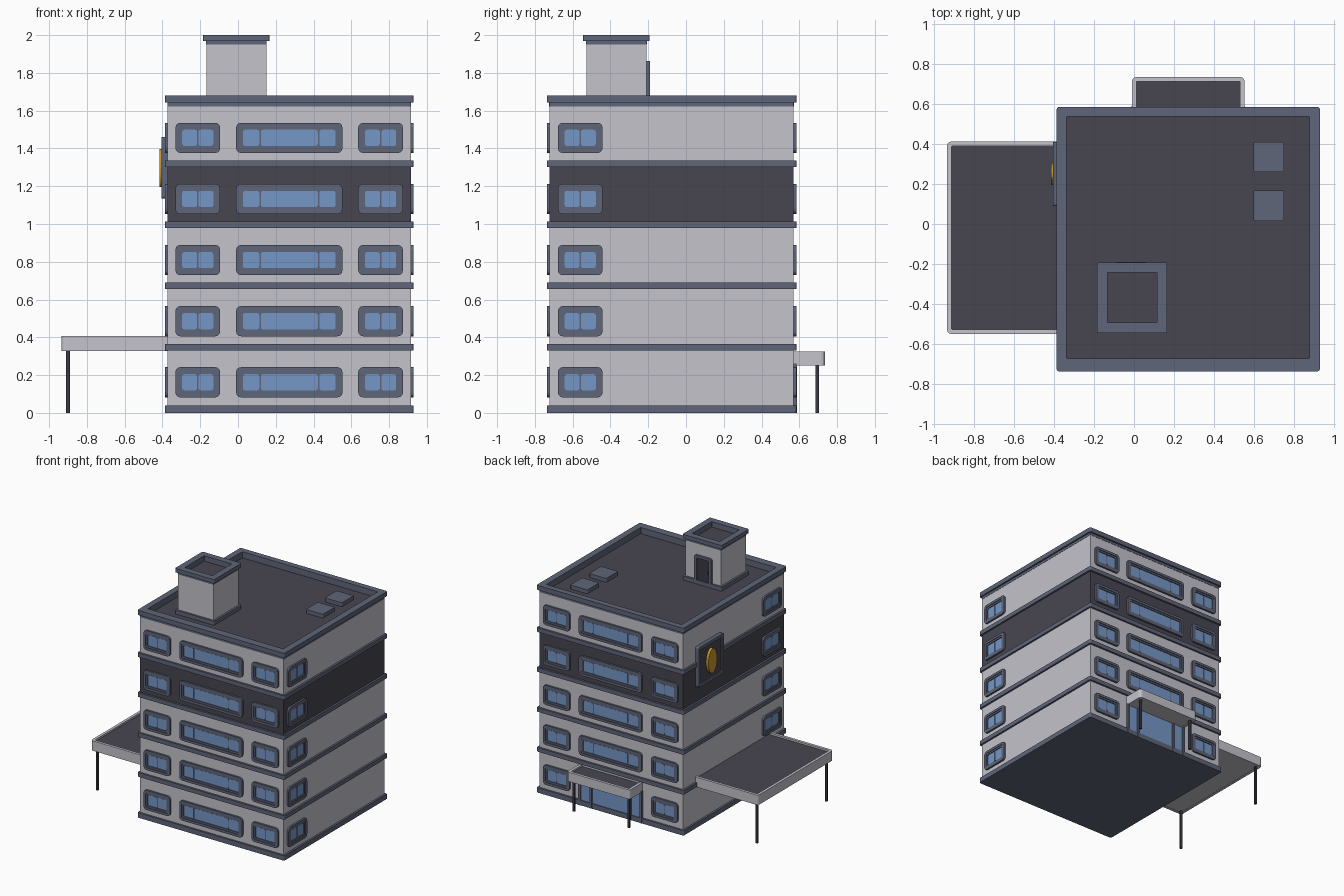
import bpy, bmesh, math
from mathutils import Matrix, Vector

if "Cube" in bpy.data.objects:
    bpy.data.objects.remove(bpy.data.objects["Cube"])


def srgb(r, g, b):
    f = lambda c: c / 12.92 if c <= 0.04045 else ((c + 0.055) / 1.055) ** 2.4
    return (f(r), f(g), f(b), 1)


MATS = {}
for key, name, col in [
        ("wall", "light wall", (0.77, 0.765, 0.80)),
        ("dark", "dark roofing", (0.28, 0.27, 0.315)),
        ("trim", "slate trim", (0.375, 0.40, 0.475)),
        ("glass", "blue glass", (0.46, 0.595, 0.78)),
        ("post", "charcoal metal", (0.22, 0.22, 0.26)),
        ("gold", "gold", (0.78, 0.58, 0.17))]:
    m = bpy.data.materials.new(name)
    m.diffuse_color = srgb(*col)
    m.use_nodes = True
    m.node_tree.nodes["Principled BSDF"].inputs["Base Color"].default_value = m.diffuse_color
    MATS[key] = m


def rr(x0, x1, y0, y1, r=0.0, n=3):
    """Rounded rectangle outline, counter-clockwise."""
    if r <= 0:
        return [(x0, y0), (x1, y0), (x1, y1), (x0, y1)]
    pts = []
    for i, (cx, cy) in enumerate([(x1 - r, y1 - r), (x0 + r, y1 - r),
                                  (x0 + r, y0 + r), (x1 - r, y0 + r)]):
        for k in range(n + 1):
            a = math.pi / 2 * (i + k / n)
            pts.append((cx + r * math.cos(a), cy + r * math.sin(a)))
    return pts


def part(name, pieces, M=Matrix()):
    """One object from prisms: (outline, hole or None, low, high, material)."""
    bm = bmesh.new()
    keys = []
    for outer, hole, lo, hi, mat in pieces:
        if mat not in keys:
            keys.append(mat)
        idx = keys.index(mat)
        n = len(outer)
        row = lambda o, z: [bm.verts.new((p[0], p[1], z)) for p in o]
        a, b = row(outer, lo), row(outer, hi)
        faces = []
        if hole:
            c, d = row(hole, lo), row(hole, hi)
            for i in range(n):
                j = (i + 1) % n
                faces += [(a[i], a[j], b[j], b[i]), (b[i], b[j], d[j], d[i]),
                          (d[i], d[j], c[j], c[i]), (c[i], c[j], a[j], a[i])]
        else:
            faces = [(a[i], a[(i + 1) % n], b[(i + 1) % n], b[i]) for i in range(n)]
            faces += [a[::-1], b]
        for f in faces:
            bm.faces.new(f).material_index = idx
    bm.transform(M)
    bmesh.ops.recalc_face_normals(bm, faces=bm.faces)
    me = bpy.data.meshes.new(name)
    bm.to_mesh(me)
    bm.free()
    for k in keys:
        me.materials.append(MATS[k])
    ob = bpy.data.objects.new(name, me)
    bpy.context.collection.objects.link(ob)
    return ob


def facing(u, n, origin):
    """Local x along u, local y up, local z outward along n."""
    M = Matrix((Vector(u), Vector((0, 0, 1)), Vector(n))).transposed().to_4x4()
    return Matrix.Translation(origin) @ M


X0, X1, Y0, Y1 = -0.372, 0.915, -0.722, 0.570
BACK = facing((-1, 0, 0), (0, 1, 0), (0, Y1, 0))
FRONT = facing((1, 0, 0), (0, -1, 0), (0, Y0, 0))
RIGHT = facing((0, 1, 0), (1, 0, 0), (X1, 0, 0))
LEFT = facing((0, -1, 0), (-1, 0, 0), (X0, 0, 0))


def body(e, r=0.0):
    return rr(X0 - e, X1 + e, Y0 - e, Y1 + e, r)


# storeys and the slate bands between them
H = 0.3235
for i in range(5):
    top = 0.02 + (i + 1) * H if i < 4 else 1.625
    part(f"storey_{i + 1}", [(body(0), None, 0.02 + i * H, top, "dark" if i == 3 else "wall")])
    z = 0.0 if i == 0 else 0.008 + i * H
    part(f"band_{i + 1}", [(body(0.015, 0.012), None, z, z + (0.04 if i == 0 else 0.034), "trim")])

# roof deck and parapet
inner = rr(-0.337, 0.877, -0.673, 0.537, 0.004)
part("roof_deck", [(rr(-0.35, 0.89, -0.69, 0.55), None, 1.61, 1.63, "dark")])
part("parapet", [(body(0.015, 0.012), inner, 1.642, 1.68, "trim"),
                 (body(0.002, 0.004), inner, 1.622, 1.643, "trim")])


# windows: stepped rounded frame, backing and separate panes
def window(name, c, zc, w, splits, M):
    h = 0.16
    box = lambda d, r: rr(c - w / 2 + d, c + w / 2 - d, zc - h / 2 + d, zc + h / 2 - d, r)
    pieces = [(box(0, 0.026), box(0.02, 0.014), -0.005, 0.015, "trim"),
              (box(0.019, 0.014), box(0.034, 0.008), -0.005, 0.010, "trim"),
              (box(0.03, 0.01), None, -0.005, 0.003, "trim")]
    ends = [c - w / 2 + 0.032] + [c + s for s in splits] + [c + w / 2 - 0.032]
    for a, b in zip(ends, ends[1:]):
        pieces.append((rr(a + 0.004, b - 0.004, zc - 0.043, zc + 0.043, 0.012),
                       None, -0.005, 0.006, "glass"))
    part(name, pieces, M)


for i in range(5):
    zc = 0.162 + i * H
    for side, M, s in (("front", FRONT, 1), ("back", BACK, -1)):
        for tag, c in (("a", -0.213), ("b", 0.755)):
            window(f"{side}_window_{i + 1}{tag}", s * c, zc, 0.237, [0], M)
        if s == 1 or i > 0:
            window(f"{side}_wide_window_{i + 1}", s * 0.2715, zc, 0.563, [-0.155, 0.155], M)
    window(f"right_window_{i + 1}", -0.56, zc, 0.237, [0], RIGHT)
    window(f"left_window_{i + 1}", 0.56, zc, 0.237, [0], LEFT)

# glazed entrance at the back
part("entrance", [(rr(-0.545, 0.005, 0.0, 0.262), None, -0.01, 0.008, "glass")]
     + [(rr(x, x + 0.02, 0.0, 0.262), None, -0.01, 0.018, "trim")
        for x in (-0.555, -0.455, -0.105, -0.005)], BACK)


# canopies: rim, slab, dark top and posts
def canopy(name, x0, x1, y0, y1, z0, z1, posts):
    t = 0.022
    out, inn = rr(x0, x1, y0, y1, 0.02), rr(x0 + t, x1 - t, y0 + t, y1 - t, 0.005)
    mid = rr(x0 + 0.01, x1 - 0.01, y0 + 0.01, y1 - 0.01)
    part(name, [(out, inn, z0, z1, "wall"), (mid, None, z0 + 0.002, z1 - 0.025, "wall"),
                (mid, None, z1 - 0.026, z1 - 0.014, "dark")])
    for k, (x, y) in enumerate(posts):
        part(f"{name}_post_{k + 1}", [(rr(x - 0.01, x + 0.01, y - 0.01, y + 0.01, 0.005),
                                       None, 0, z0 + 0.01, "post")])


canopy("side_canopy", -0.935, -0.30, -0.55, 0.412, 0.327, 0.407,
       [(-0.9, 0.375), (-0.9, -0.513)])
canopy("entrance_canopy", -0.01, 0.553, 0.50, 0.735, 0.25, 0.325,
       [(0.025, 0.695), (0.518, 0.695)])

# rooftop stair tower
tx0, tx1, ty0, ty1 = -0.168, 0.150, -0.528, -0.208
tower = lambda e, r=0.0: rr(tx0 - e, tx1 + e, ty0 - e, ty1 + e, r)
part("stair_tower", [(tower(0), None, 1.62, 1.95, "wall")])
part("tower_roof", [(tower(-0.01), None, 1.94, 1.956, "dark")])
part("tower_plinth", [(tower(0.016, 0.008), None, 1.62, 1.662, "trim")])
part("tower_cap", [(tower(0.016, 0.008), tower(-0.035, 0.003), 1.968, 2.0, "trim"),
                   (tower(0.002, 0.003), tower(-0.035, 0.003), 1.949, 1.969, "trim")])
TOWER = facing((-1, 0, 0), (0, 1, 0), (0, ty1, 0))
part("tower_door", [(rr(-0.06, 0.09, 1.63, 1.862, 0.012), rr(-0.04, 0.07, 1.631, 1.842, 0.006),
                     -0.01, 0.018, "trim"),
                    (rr(-0.045, 0.075, 1.63, 1.85), None, -0.01, 0.008, "post"),
                    (rr(0.045, 0.055, 1.73, 1.75), None, 0, 0.016, "trim")], TOWER)

# roof vents
for k, y in enumerate((0.335, 0.092)):
    part(f"roof_vent_{k + 1}", [(rr(0.597, 0.75, y - 0.076, y + 0.076, 0.008),
                                 None, 1.62, 1.662, "trim")])

# wall sign with a plain gold medallion
oval = [(-0.25 + 0.055 * math.cos(a), 1.297 + 0.10 * math.sin(a))
        for a in (math.tau * k / 24 for k in range(24))]
part("wall_sign", [(rr(-0.41, -0.09, 1.135, 1.46, 0.012), rr(-0.385, -0.115, 1.16, 1.435, 0.006),
                    -0.005, 0.032, "trim"),
                   (rr(-0.39, -0.11, 1.155, 1.44), None, -0.005, 0.022, "dark"),
                   (oval, None, 0.0, 0.043, "gold")], LEFT)
